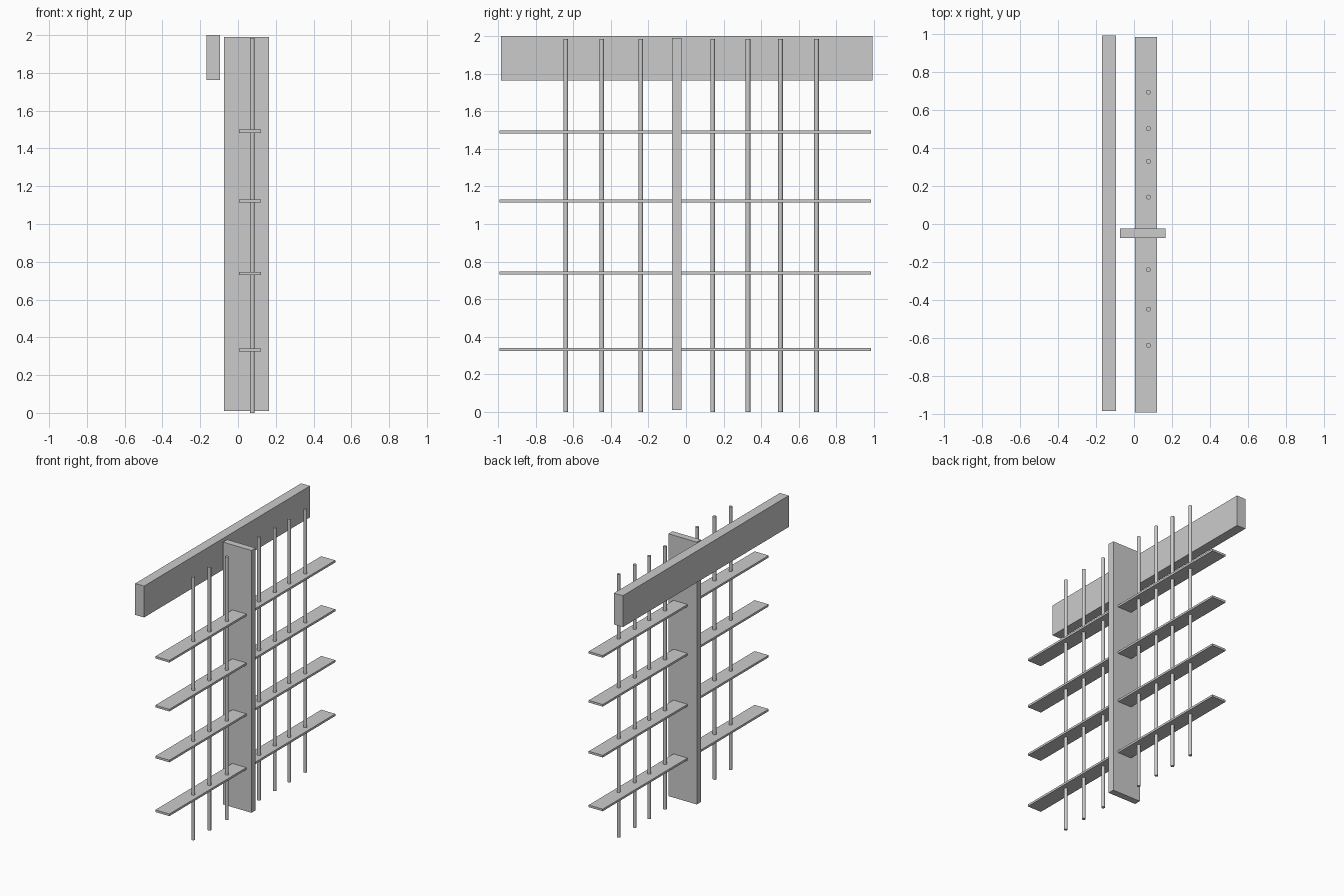
import bpy

if "Cube" in bpy.data.objects:
    bpy.data.objects.remove(bpy.data.objects["Cube"])


def box(name, x, y, z):
    """Box from (min, max) ranges on each axis."""
    bpy.ops.mesh.primitive_cube_add(size=1, location=[(r[0] + r[1]) / 2 for r in (x, y, z)])
    ob = bpy.context.object
    ob.name = name
    ob.scale = [r[1] - r[0] for r in (x, y, z)]
    bpy.ops.object.transform_apply(location=False, rotation=False, scale=True)
    return ob


# Top rail standing apart behind the trellis
box("top_rail", (-0.168, -0.094), (-0.986, 0.993), (1.763, 2.0))

# Central upright post
box("upright_post", (-0.073, 0.165), (-0.075, -0.025), (0.01, 1.99))

# Horizontal slats passing through the post
for i, z in enumerate((0.332, 0.738, 1.122, 1.491)):
    box(f"slat_{i + 1}", (0.005, 0.122), (-0.993, 0.986), (z - 0.008, z + 0.008))

# Thin vertical rods piercing the slats
for i, y in enumerate((-0.64, -0.449, -0.241, 0.142, 0.33, 0.503, 0.695)):
    bpy.ops.mesh.primitive_cylinder_add(vertices=16, radius=0.0125, depth=1.985,
                                        location=(0.076, y, 0.9925))
    bpy.context.object.name = f"rod_{i + 1}"
    bpy.ops.object.shade_smooth_by_angle()
